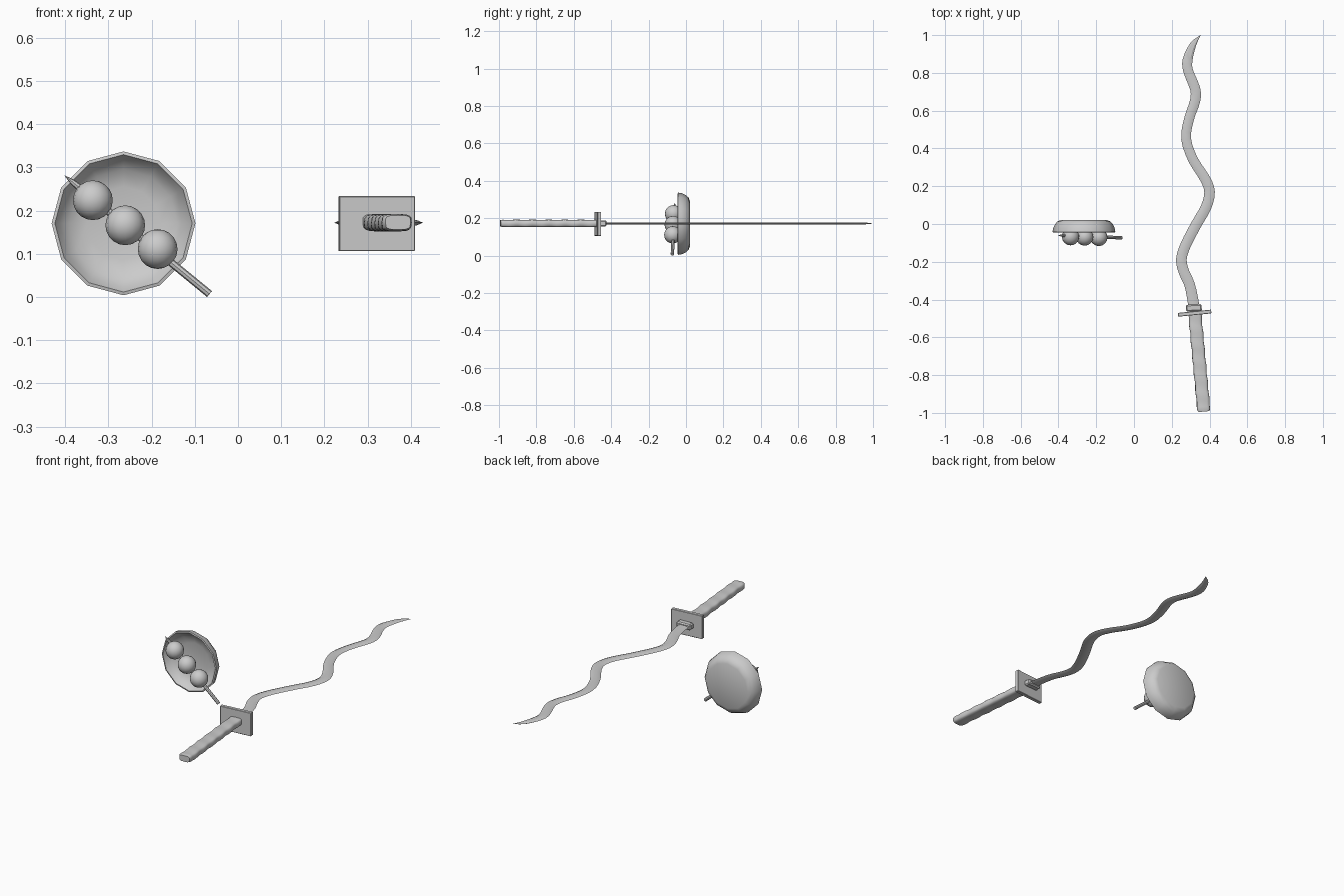
import bpy, bmesh, math
from mathutils import Vector, Matrix

if "Cube" in bpy.data.objects:
    bpy.data.objects.remove(bpy.data.objects["Cube"])

ZC = 0.172  # height of the sword's flat plane


def finish(name, bm, angle=40):
    bmesh.ops.recalc_face_normals(bm, faces=bm.faces)
    me = bpy.data.meshes.new(name)
    bm.to_mesh(me)
    bm.free()
    for p in me.polygons:
        p.use_smooth = True
    me.set_sharp_from_angle(angle=math.radians(angle))
    ob = bpy.data.objects.new(name, me)
    bpy.context.collection.objects.link(ob)
    return ob


def loft(name, rings, angle=40):
    """Skin a list of equal-length vertex rings and cap both ends."""
    bm = bmesh.new()
    vs = [[bm.verts.new(p) for p in r] for r in rings]
    n = len(vs[0])
    for a, b in zip(vs, vs[1:]):
        for i in range(n):
            j = (i + 1) % n
            bm.faces.new((a[i], a[j], b[j], b[i]))
    bm.faces.new(vs[0])
    bm.faces.new(vs[-1])
    bmesh.ops.remove_doubles(bm, verts=bm.verts, dist=1e-5)
    return finish(name, bm, angle)


def box(name, centre, size, rot, bevel):
    bm = bmesh.new()
    bmesh.ops.create_cube(bm, size=1)
    bmesh.ops.scale(bm, vec=size, verts=bm.verts)
    bmesh.ops.bevel(bm, geom=bm.edges[:], offset=bevel, segments=1, affect='EDGES')
    bm.transform(Matrix.Translation(centre) @ Matrix.Rotation(rot, 4, 'Z'))
    return finish(name, bm, 30)


# Plate: twelve-sided bowl turned about the y axis
profile = [(0, 0.006), (0.085, 0.006), (0.125, -0.004), (0.148, -0.026),
           (0.159, -0.045), (0.1665, -0.043), (0.163, -0.022), (0.154, -0.003),
           (0.141, 0.013), (0.122, 0.021), (0, 0.022)]
loft("plate", [[(-0.265 + r * math.cos(k * math.pi / 6), y,
                 0.1705 + r * math.sin(k * math.pi / 6)) for k in range(12)]
               for r, y in profile])

# Dumplings
for i, (x, y, z) in enumerate([(-0.336, -0.067, 0.224), (-0.261, -0.069, 0.166),
                               (-0.186, -0.071, 0.111)]):
    bm = bmesh.new()
    bmesh.ops.create_uvsphere(bm, u_segments=16, v_segments=10, radius=0.046)
    bm.transform(Matrix.Translation((x, y, z)))
    finish(f"dumpling_{i + 1}", bm)

# Skewer with pointed tip
start, end = Vector((-0.401, -0.060, 0.281)), Vector((-0.066, -0.073, 0.007))
d = (end - start).normalized()
u = d.cross(Vector((0, 1, 0))).normalized()
v = d.cross(u)
rings = []
for t, r in [(0, 0.0005), (0.05, 0.006), (0.11, 0.009), (1, 0.009)]:
    c = start.lerp(end, t)
    rings.append([c + r * (u * math.cos(a) + v * math.sin(a))
                  for a in (k * math.pi / 4 for k in range(8))])
loft("skewer", rings)

# Wavy blade: centre line as (x, y, half width), smoothed between points
path = [(0.317, -0.45, 0.029), (0.313, -0.41, 0.029), (0.294, -0.32, 0.028),
        (0.263, -0.25, 0.028), (0.251, -0.185, 0.028), (0.274, -0.11, 0.028),
        (0.331, 0, 0.028), (0.382, 0.09, 0.028), (0.400, 0.17, 0.028),
        (0.376, 0.24, 0.027), (0.313, 0.34, 0.026), (0.276, 0.45, 0.026),
        (0.291, 0.555, 0.026), (0.323, 0.65, 0.027), (0.324, 0.715, 0.027),
        (0.287, 0.81, 0.026), (0.284, 0.87, 0.026), (0.313, 0.95, 0.017),
        (0.352, 1.0, 0.0005)]
pts = [Vector(p) for p in path]
line = []
for i in range(len(pts) - 1):
    p0, p1, p2 = pts[max(i - 1, 0)], pts[i], pts[i + 1]
    p3 = pts[min(i + 2, len(pts) - 1)]
    for k in range(3):
        t = k / 3
        line.append(0.5 * (2 * p1 + (p2 - p0) * t + (2 * p0 - 5 * p1 + 4 * p2 - p3) * t ** 2
                           + (3 * p1 - p0 - 3 * p2 + p3) * t ** 3))
line.append(pts[-1])
rings = []
for i, p in enumerate(line):
    tan = line[min(i + 1, len(line) - 1)] - line[max(i - 1, 0)]
    side = Vector((tan.y, -tan.x, 0)).normalized()
    c, w = Vector((p.x, p.y, ZC)), p.z
    h = Vector((0, 0, 0.006 * min(1, w / 0.02)))
    rings.append([c + side * w, c + side * w * 0.5 + h, c - side * w * 0.5 + h,
                  c - side * w, c - side * w * 0.5 - h, c + side * w * 0.5 - h])
loft("blade", rings, 25)

# Guard and blade collar
TILT = math.radians(5.6)
box("guard", (0.321, -0.472, 0.170), (0.177, 0.02, 0.128), TILT, 0.002)
box("collar", (0.317, -0.444, ZC), (0.083, 0.036, 0.032), TILT * 0.5, 0.006)

# Handle: rounded bar with spiral wrap bulges
top, bottom = Vector((0.322, -0.475, ZC)), Vector((0.3705, -0.993, ZC))
axis = (bottom - top).normalized()
side = Vector((-axis.y, axis.x, 0))
rings = []
N = 40
for i in range(N + 1):
    t = i / N
    ring = []
    for k in range(16):
        a = 2 * math.pi * k / 16
        ca, sa = math.cos(a), math.sin(a)
        s = 1 + 0.045 * math.sin(2 * math.pi * 6 * t + a)
        if i == N:
            s *= 0.85
        x = math.copysign(abs(ca) ** 0.55, ca) * 0.0345 * s
        z = math.copysign(abs(sa) ** 0.55, sa) * 0.0195 * s
        tt = t if i < N else 1.0
        ring.append(top.lerp(bottom, tt) + side * x + Vector((0, 0, z)))
    rings.append(ring)
loft("handle", rings, 50)
